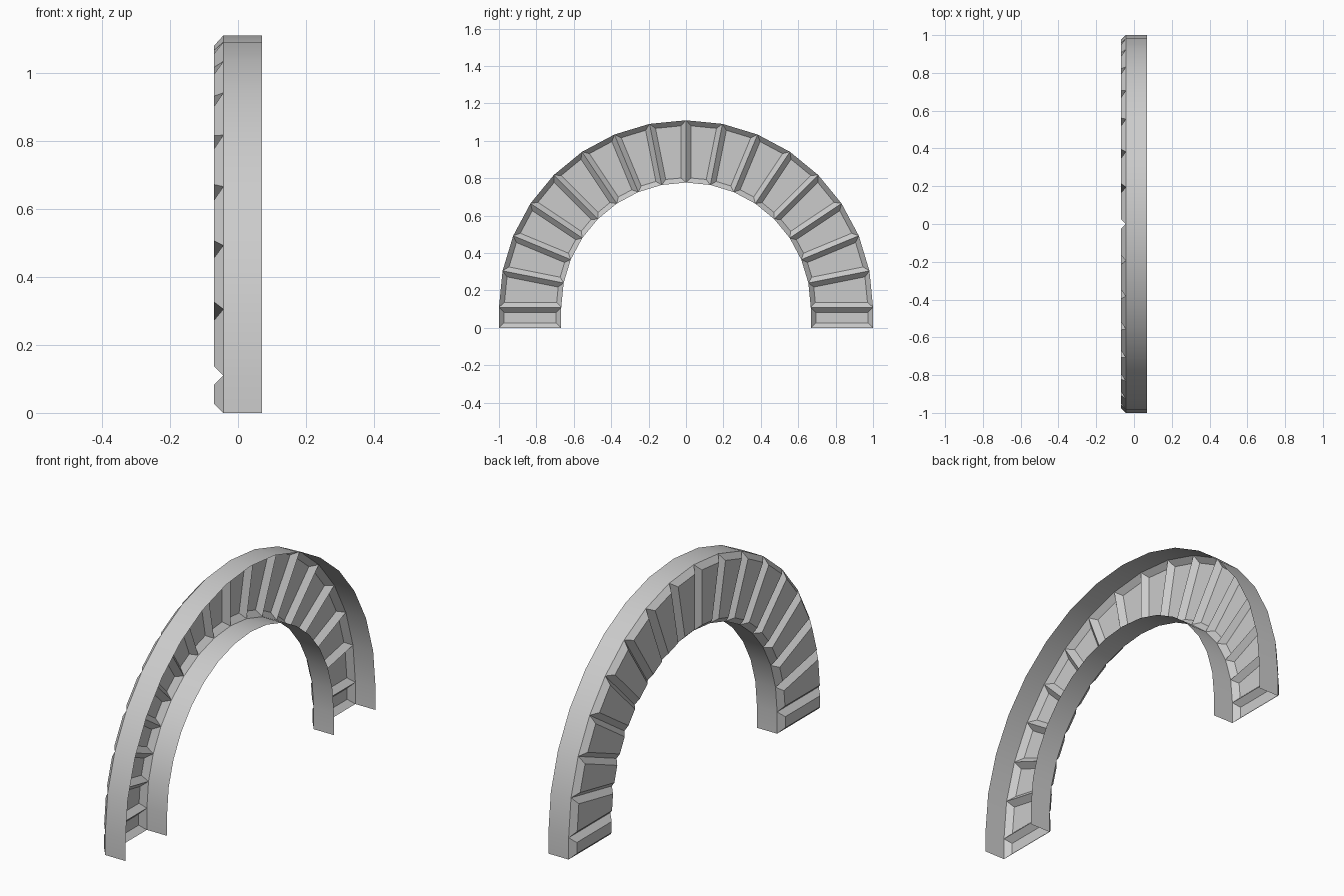
import bpy, bmesh
from math import pi, cos, sin, radians

if "Cube" in bpy.data.objects:
    bpy.data.objects.remove(bpy.data.objects["Cube"])

SEGMENTS, OUTER, INNER = 16, 1.0, 0.667
SPRING = 0.11            # height of the straight feet
CHAMFER = 0.027          # bevel around every stone
BACK = 0.07
FACE = CHAMFER - BACK    # plane of the joints between stones

stone = bpy.data.materials.new("plain grey stone")
stone.use_nodes = True
grey = (0.6, 0.6, 0.6, 1)
stone.diffuse_color = grey
stone.node_tree.nodes["Principled BSDF"].inputs["Base Color"].default_value = grey


def arch_line(radius, x):
    """Points along the arch from the +y foot over the top to the -y foot."""
    arc = [(x, radius * cos(pi * i / SEGMENTS), SPRING + radius * sin(pi * i / SEGMENTS))
           for i in range(SEGMENTS + 1)]
    return [(x, radius, 0)] + arc + [(x, -radius, 0)]


def strip(name, line_a, line_b, chamfer=0):
    """Join two lines with quads; optionally raise each quad as a bevelled stone."""
    bm = bmesh.new()
    a = [bm.verts.new(p) for p in line_a]
    b = [bm.verts.new(p) for p in line_b]
    for i in range(len(a) - 1):
        bm.faces.new((a[i], a[i + 1], b[i + 1], b[i]))
    bm.normal_update()
    if chamfer:
        bmesh.ops.inset_individual(bm, faces=bm.faces[:], thickness=chamfer,
                                   depth=chamfer, use_even_offset=True)
    mesh = bpy.data.meshes.new(name)
    bm.to_mesh(mesh)
    bm.free()
    mesh.materials.append(stone)
    obj = bpy.data.objects.new(name, mesh)
    bpy.context.collection.objects.link(obj)
    bpy.ops.object.select_all(action="DESELECT")
    obj.select_set(True)
    bpy.context.view_layer.objects.active = obj
    bpy.ops.object.shade_smooth_by_angle(angle=radians(30))
    return obj


# Raised wedge stones on the -x face
strip("wedge_stones", arch_line(INNER, FACE), arch_line(OUTER, FACE), CHAMFER)
# Thin bands around the outside and the opening; the back and feet stay open
strip("outer_band", arch_line(OUTER, FACE), arch_line(OUTER, BACK))
strip("inner_band", arch_line(INNER, BACK), arch_line(INNER, FACE))
